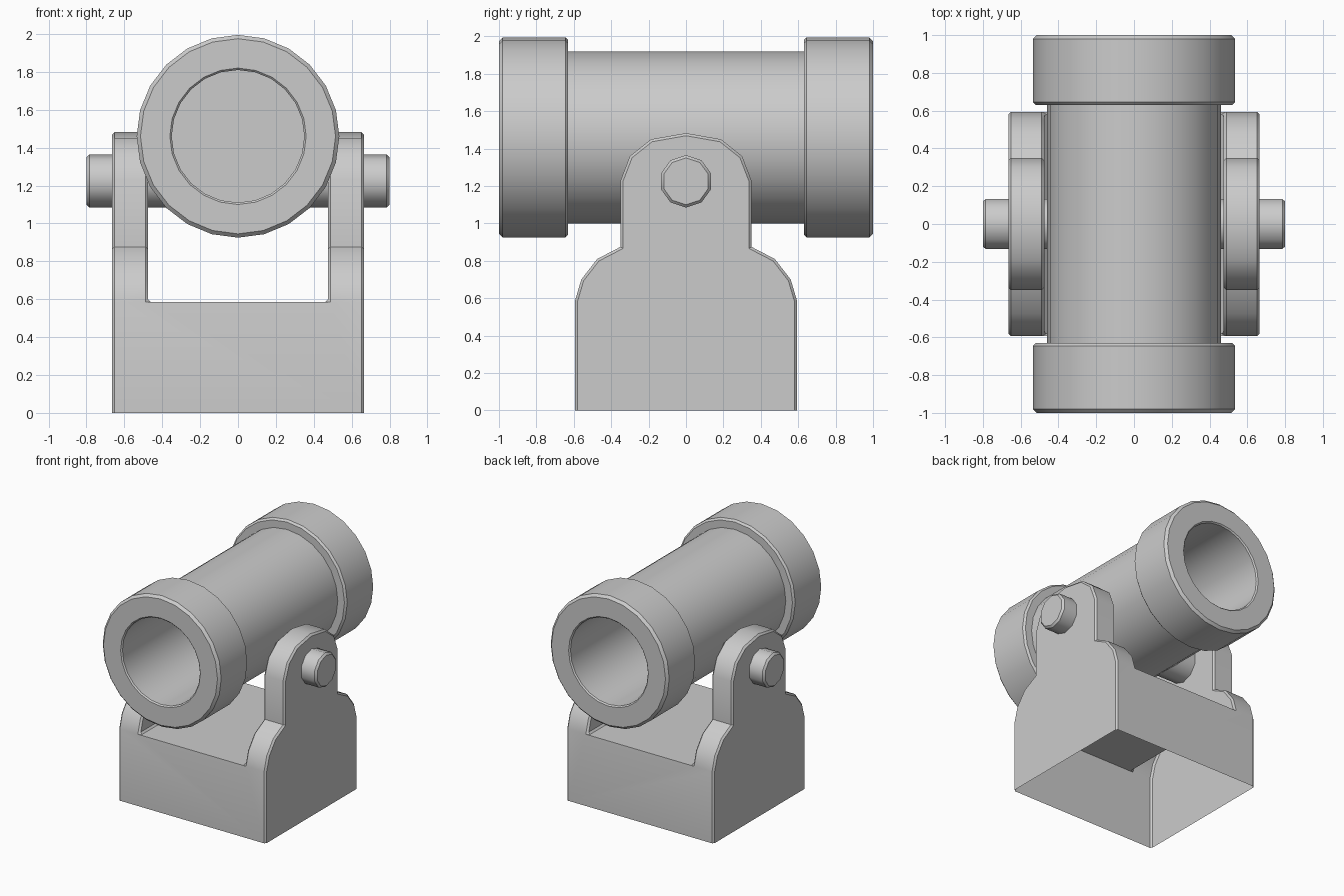
import bpy
import bmesh
from math import sin, cos, pi, radians
from mathutils import Vector

if "Cube" in bpy.data.objects:
    bpy.data.objects.remove(bpy.data.objects["Cube"])

GREY = (0.6, 0.6, 0.6, 1.0)
metal = bpy.data.materials.new("plain_grey")
metal.use_nodes = True
metal.diffuse_color = GREY
metal.node_tree.nodes["Principled BSDF"].inputs["Base Color"].default_value = GREY


def finish(name, bm, angle=40):
    """Turn a bmesh into a shaded object."""
    bmesh.ops.remove_doubles(bm, verts=bm.verts, dist=0.0001)
    bmesh.ops.recalc_face_normals(bm, faces=bm.faces)
    mesh = bpy.data.meshes.new(name)
    bm.to_mesh(mesh)
    bm.free()
    mesh.shade_smooth()
    mesh.set_sharp_from_angle(angle=radians(angle))
    mesh.materials.append(metal)
    obj = bpy.data.objects.new(name, mesh)
    bpy.context.collection.objects.link(obj)
    return obj


def lathe(name, profile, sides, place):
    """Revolve (radius, along) points; place() maps along, u, v to a position."""
    bm = bmesh.new()
    rings = []
    for r, h in profile:
        angles = [2 * pi * i / sides for i in range(sides)]
        rings.append([bm.verts.new(place(h, r * sin(a), r * cos(a))) for a in angles])
    for a, b in zip(rings, rings[1:]):
        for i in range(sides):
            j = (i + 1) % sides
            bm.faces.new((a[i], a[j], b[j], b[i]))
    bm.faces.new(rings[0])
    bm.faces.new(rings[-1])
    return finish(name, bm)


# Barrel: blind bore, thick end band and slimmer tube, mirrored front to back
AXIS_Z = 1.46
half = [(0.35, -0.2), (0.35, -0.99), (0.36, -1), (0.515, -1), (0.535, -0.98),
        (0.535, -0.645), (0.52, -0.63), (0.46, -0.63)]
profile = half + [(r, -y) for r, y in reversed(half)]
lathe("barrel", profile, 24, lambda h, u, v: Vector((u, h, AXIS_Z + v)))

# Trunnion pins, one through each arm into the barrel wall
pin = [(0.14, 0.26), (0.14, 0.785), (0.125, 0.8)]
for name, side in (("left_pin", 1), ("right_pin", -1)):
    lathe(name, pin, 10, lambda h, u, v: Vector((side * h, u, 1.225 + v)))

# Cradle: hollow block open underneath, with two rounded arms
OUTER, INNER, DECK = 0.665, 0.475, 0.585
edge = [(0.594, 0), (0.594, DECK), (0.56, 0.7), (0.475, 0.81), (0.35, 0.875),
        (0.35, 1.23), (0.3, 1.36), (0.187, 1.45)]
outline = [(-y, z) for y, z in edge] + [(0, 1.483)] + edge[::-1]
last = len(outline) - 1

bm = bmesh.new()
out, inn = {}, {}
for s in (-1, 1):
    out[s] = [bm.verts.new((s * OUTER, y, z)) for y, z in outline]
    inn[s] = [bm.verts.new((s * INNER, y, z)) for y, z in outline[1:-1]]
    bm.faces.new(out[s])
    bm.faces.new(inn[s])
    for i in range(1, last - 1):
        bm.faces.new((out[s][i], out[s][i + 1], inn[s][i], inn[s][i - 1]))
for foot, top, k in ((0, 1, 0), (last, last - 1, -1)):
    bm.faces.new((out[-1][foot], out[1][foot], out[1][top],
                  inn[1][k], inn[-1][k], out[-1][top]))
bm.faces.new((inn[-1][0], inn[1][0], inn[1][-1], inn[-1][-1]))
bmesh.ops.recalc_face_normals(bm, faces=bm.faces)

# Chamfer the square edges of the cradle
square = [e for e in bm.edges
          if len(e.link_faces) == 2 and e.calc_face_angle() > radians(70)]
bmesh.ops.bevel(bm, geom=square, offset=0.014, offset_type='OFFSET',
                segments=1, profile=0.5, affect='EDGES')
finish("cradle", bm)
